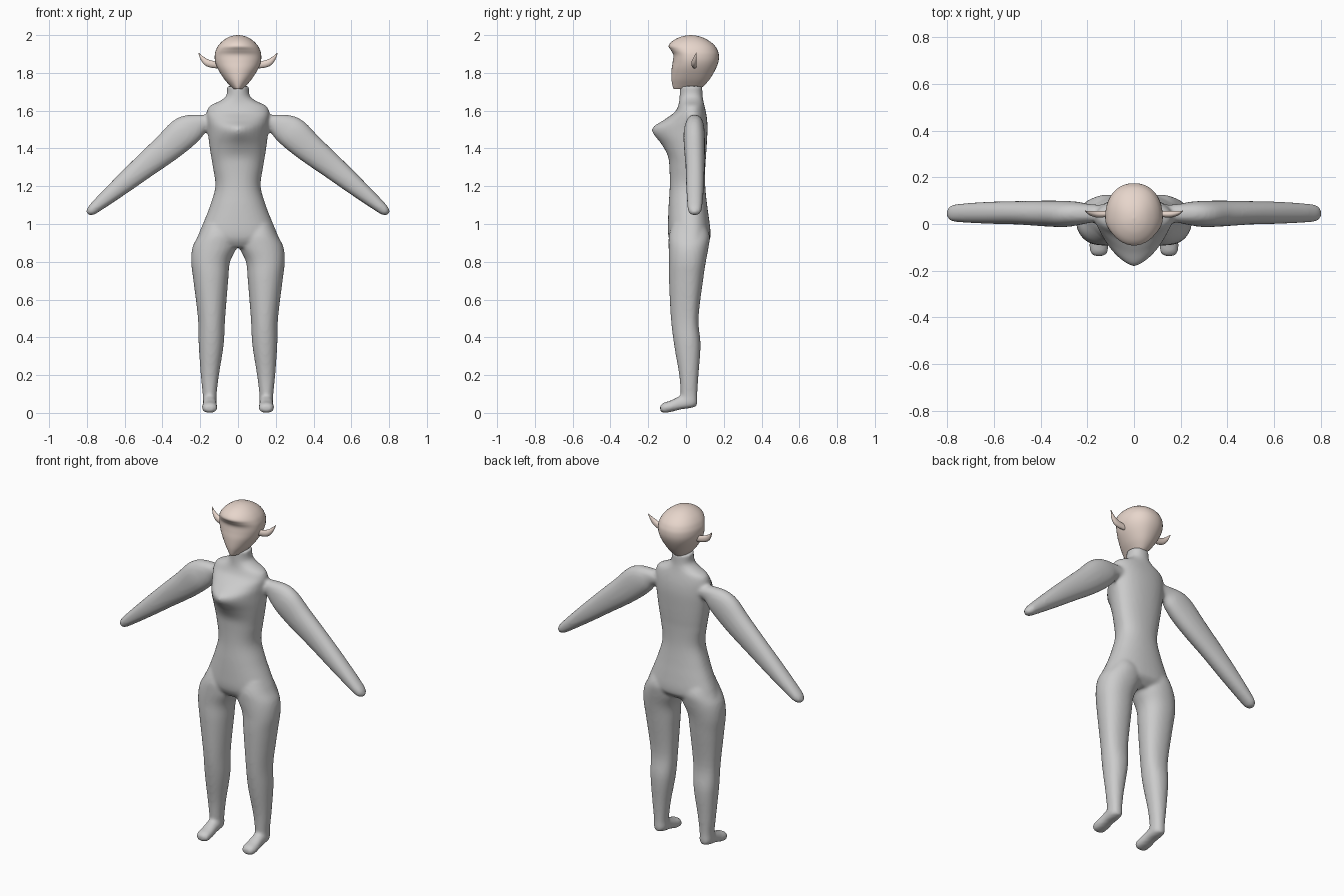
import bpy, bmesh, math
from mathutils import Vector

X, Y, Z = Vector((1, 0, 0)), Vector((0, 1, 0)), Vector((0, 0, 1))
N = 40       # points around a ring
STEPS = 5    # rings between given sections


def spline(a, b, c, d, t):
    return 0.5 * (2 * b + (c - a) * t + (2 * a - 5 * b + 4 * c - d) * t * t
                  + (3 * b - a - 3 * c + d) * t ** 3)


def dense(rows):
    out, last = [], len(rows) - 1
    for i in range(last):
        q = [rows[max(0, min(last, i + k))] for k in (-1, 0, 1, 2)]
        for s in range(STEPS):
            out.append([spline(*v, s / STEPS) for v in zip(*q)])
    return out + [list(rows[-1])]


def loft(bm, rows, u, v, side=1):
    """Rows: centre x, y, z, half width along u, reach along -v and +v, front power."""
    rings = []
    for x, y, z, hu, v0, v1, p in dense(rows):
        ring = []
        for k in range(N):
            a = 2 * math.pi * k / N
            c, s = math.cos(a), math.sin(a)
            e = 2 / (p if s < 0 else 2.2)
            co = (Vector((x, y, z)) + u * math.copysign(abs(c) ** e, c) * hu
                  + v * math.copysign(abs(s) ** e, s) * (v0 if s < 0 else v1))
            co.x *= side
            ring.append(bm.verts.new(co))
        rings.append(ring)
    for r, q in zip(rings, rings[1:]):
        for k in range(N):
            bm.faces.new((r[k], r[k - 1], q[k - 1], q[k]))
    bm.faces.new(rings[0])
    bm.faces.new(rings[-1])


def finish(bm, name, mat=None):
    bmesh.ops.recalc_face_normals(bm, faces=bm.faces)
    me = bpy.data.meshes.new(name)
    bm.to_mesh(me)
    bm.free()
    for f in me.polygons:
        f.use_smooth = True
    ob = bpy.data.objects.new(name, me)
    bpy.context.collection.objects.link(ob)
    if mat:
        me.materials.append(mat)
    return ob


def upright(rows, yc):
    """z, x centre, half width, y front, y back, power -> loft rows"""
    return [(x, yc, z, hu, yc - y0, y1 - yc, p) for z, x, hu, y0, y1, p in rows]


skin = bpy.data.materials.new("skin")
skin.diffuse_color = (0.80, 0.67, 0.60, 1)

body = bmesh.new()
# torso and neck
loft(body, upright([
    (0.875, 0, 0.15, -0.06, 0.08, 2), (0.91, 0, 0.215, -0.085, 0.122, 2.2),
    (0.95, 0, 0.207, -0.095, 0.13, 2.2), (1.02, 0, 0.178, -0.095, 0.123, 2.2),
    (1.10, 0, 0.147, -0.092, 0.112, 2.2), (1.20, 0, 0.12, -0.086, 0.102, 2.2),
    (1.30, 0, 0.133, -0.088, 0.102, 2.2), (1.36, 0, 0.143, -0.096, 0.106, 2.2),
    (1.42, 0, 0.152, -0.128, 0.11, 1.9), (1.50, 0, 0.162, -0.182, 0.114, 1.5),
    (1.55, 0, 0.166, -0.118, 0.112, 1.8), (1.59, 0, 0.166, -0.062, 0.106, 2.2),
    (1.625, 0, 0.150, -0.042, 0.098, 2.1), (1.652, 0, 0.095, -0.036, 0.092, 2),
    (1.68, 0, 0.062, -0.034, 0.088, 2), (1.73, 0, 0.058, -0.032, 0.086, 2)], 0.03), X, Y)

for side in (1, -1):
    # leg
    loft(body, upright([
        (1.00, 0.11, 0.07, -0.07, 0.10, 2), (0.94, 0.11, 0.098, -0.09, 0.125, 2.1),
        (0.88, 0.123, 0.117, -0.092, 0.12, 2.1), (0.80, 0.145, 0.103, -0.09, 0.105, 2.1),
        (0.70, 0.144, 0.092, -0.09, 0.09, 2.1), (0.50, 0.140, 0.072, -0.08, 0.066, 2.1),
        (0.36, 0.142, 0.066, -0.063, 0.077, 2.1), (0.20, 0.149, 0.048, -0.036, 0.066, 2.1),
        (0.10, 0.15, 0.037, -0.028, 0.06, 2.1), (0.05, 0.15, 0.037, -0.025, 0.06, 2.1),
        (0.03, 0.15, 0.026, -0.01, 0.045, 2.1)], 0.015), X, Y, side)
    # foot
    loft(body, [(0.15, y, z, hu, h0, h1, 2.4) for y, z, hu, h0, h1 in (
        (0.055, 0.055, 0.022, 0.02, 0.03), (0.02, 0.055, 0.036, 0.03, 0.05),
        (-0.03, 0.045, 0.036, 0.027, 0.045), (-0.08, 0.032, 0.040, 0.027, 0.034),
        (-0.12, 0.027, 0.038, 0.027, 0.026), (-0.137, 0.025, 0.02, 0.014, 0.014))], X, Z, side)
    # arm
    loft(body, [(x, y, z, h, d, d, 2.2) for x, y, z, h, d in (
        (0.10, 0.045, 1.54, 0.045, 0.035), (0.19, 0.045, 1.538, 0.053, 0.04),
        (0.245, 0.045, 1.512, 0.077, 0.05), (0.30, 0.043, 1.472, 0.086, 0.056),
        (0.38, 0.045, 1.400, 0.078, 0.055), (0.50, 0.048, 1.302, 0.065, 0.05),
        (0.62, 0.048, 1.202, 0.051, 0.047), (0.74, 0.047, 1.102, 0.034, 0.04),
        (0.78, 0.046, 1.068, 0.025, 0.033), (0.797, 0.046, 1.054, 0.01, 0.014))],
        Vector((0.63, 0, 0.77)), Y, side)

suit = finish(body, "body")
remesh = suit.modifiers.new("fuse", 'REMESH')
remesh.mode = 'VOXEL'
remesh.voxel_size = 0.009
remesh.use_smooth_shade = True
soften = suit.modifiers.new("soften", 'SMOOTH')
soften.factor = 0.5
soften.iterations = 6

# head with brow ridge
head = bmesh.new()
loft(head, upright([
    (1.716, 0, 0.028, -0.066, 0.075, 2), (1.735, 0, 0.046, -0.072, 0.098, 2),
    (1.77, 0, 0.075, -0.077, 0.128, 2), (1.82, 0, 0.106, -0.076, 0.157, 2),
    (1.86, 0, 0.121, -0.070, 0.172, 2), (1.895, 0, 0.123, -0.067, 0.174, 2.1),
    (1.92, 0, 0.117, -0.080, 0.167, 2.1), (1.942, 0, 0.106, -0.092, 0.154, 2),
    (1.965, 0, 0.086, -0.076, 0.129, 2), (1.985, 0, 0.058, -0.043, 0.094, 2),
    (1.996, 0, 0.03, -0.008, 0.06, 2), (2.0, 0, 0.003, 0.022, 0.028, 2)], 0.025), X, Y)
finish(head, "head", skin)

# pointed ears
for side, name in ((1, "left_ear"), (-1, "right_ear")):
    ear = bmesh.new()
    loft(ear, [(x, y, z, h, d, d, 2) for x, y, z, h, d in (
        (0.10, 0.045, 1.84, 0.018, 0.012), (0.14, 0.042, 1.846, 0.019, 0.014),
        (0.17, 0.043, 1.858, 0.017, 0.013), (0.193, 0.048, 1.88, 0.011, 0.008),
        (0.21, 0.056, 1.907, 0.001, 0.001))], Vector((-0.4, 0, 0.92)), Y, side)
    finish(ear, name, skin)
